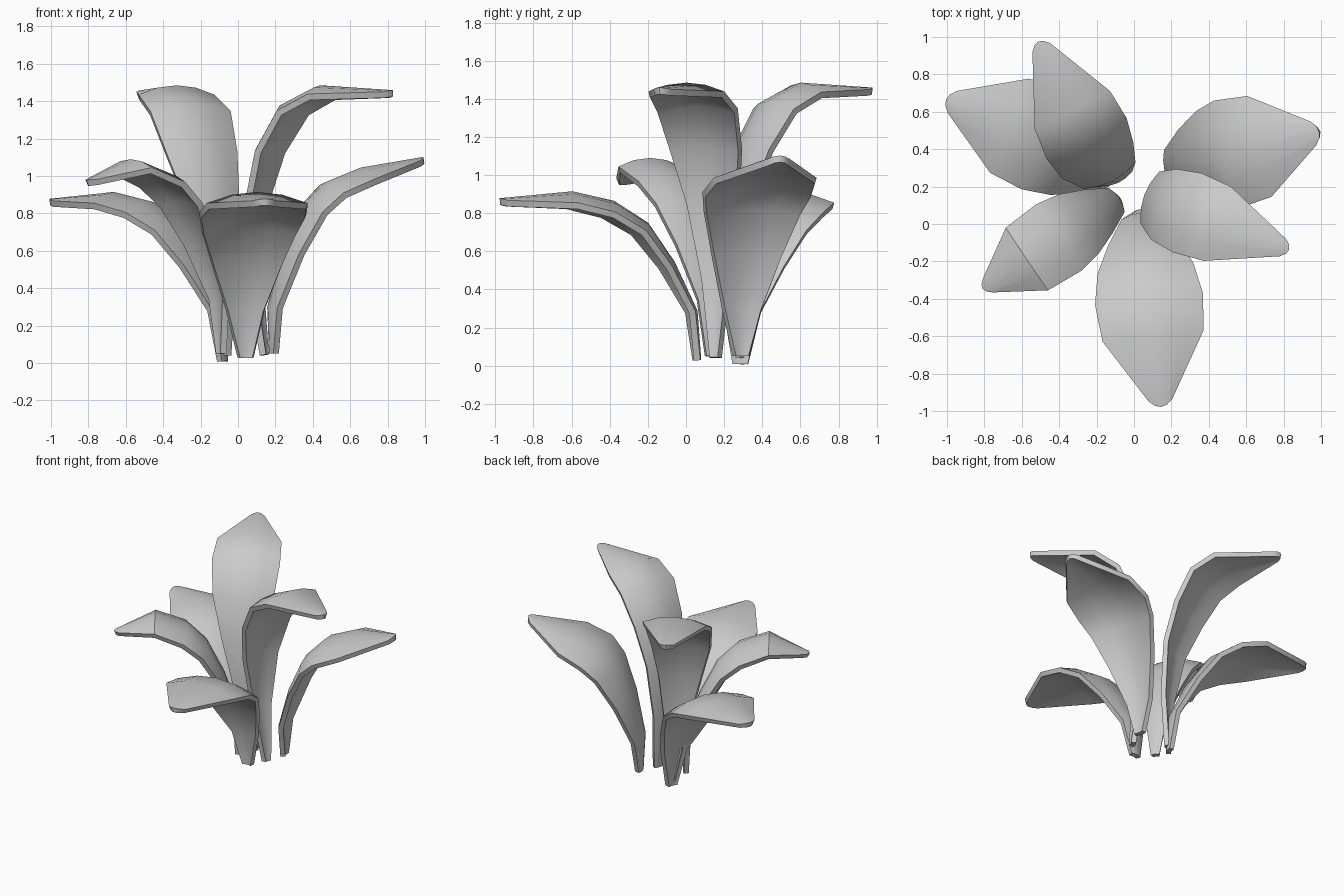
import bpy
from math import radians, cos, sin
from mathutils import Vector

if "Cube" in bpy.data.objects:
    bpy.data.objects.remove(bpy.data.objects["Cube"])

# half-width of each row of a leaf, as a share of the widest row
WIDTHS = [0.15, 0.36, 0.65, 0.89, 1.0, 0.94, 0.22]
COLS = [-1, -0.5, 0, 0.5, 1]


def leaf(name, foot, root, heading, half_width, profile):
    """Arched blade following a (reach, height) midrib; foot drifts to root with height."""
    a = radians(heading)
    fwd, side, up = Vector((cos(a), sin(a), 0)), Vector((-sin(a), cos(a), 0)), Vector((0, 0, 1))
    foot, root = Vector((*foot, 0)), Vector((*root, 0))
    n, top = len(profile), max(z for _, z in profile)
    mids = [fwd * r + up * z for r, z in profile]
    verts = []
    for i, mid in enumerate(mids):
        tangent = (mids[min(i + 1, n - 1)] - mids[max(i - 1, 0)]).normalized()
        normal = tangent.cross(side)
        w = half_width * WIDTHS[i]
        origin = foot.lerp(root, min(1, profile[i][1] / (0.75 * top)))
        for u in COLS:
            p = origin + mid + side * (u * w) - normal * (0.22 * w * u * u)
            if i == n - 1:                      # blunt tip drawn back at the corners
                p += tangent * (0.015 - 0.035 * u * u)
            verts.append(p)
    c = len(COLS)
    faces = [(i * c + j, (i + 1) * c + j, (i + 1) * c + j + 1, i * c + j + 1)
             for i in range(n - 1) for j in range(c - 1)]
    mesh = bpy.data.meshes.new(name)
    mesh.from_pydata(verts, [], faces)
    ob = bpy.data.objects.new(name, mesh)
    bpy.context.collection.objects.link(ob)
    bpy.ops.object.select_all(action='DESELECT')
    bpy.context.view_layer.objects.active = ob
    ob.select_set(True)
    # thickness on the underside
    m = ob.modifiers.new("thickness", 'SOLIDIFY')
    m.thickness, m.offset = 0.035, -1
    bpy.ops.object.modifier_apply(modifier=m.name)
    bpy.ops.object.shade_smooth_by_angle(angle=radians(40))


LOW = [(0, .03), (.02, .29), (.14, .545), (.28, .75), (.46, .865), (.68, .915), (1.05, .88)]
TALL = [(0, .04), (-.06, .45), (-.07, .85), (0, 1.15), (.14, 1.385), (.34, 1.485), (.74, 1.46)]

# low outer leaves
leaf("front_leaf", (.04, .08), (.025, .08), -83.5, .29, LOW)
leaf("back_left_leaf", (-.06, .28), (-.06, .275), 157.5, .29,
     [(r * .96, z - .02 * (z < .1)) for r, z in LOW])
# middle leaves
leaf("right_leaf", (.17, .285), (.15, .29), 13.5, .295,
     [(0, .05), (0, .3), (.09, .6), (.2, .84), (.32, .965), (.52, 1.045), (.85, 1.1)])
leaf("front_left_leaf", (-.07, .14), (-.11, .125), 214, .215,
     [(0, .05), (-.01, .35), (.08, .65), (.19, .88), (.33, 1.01), (.56, 1.09), (.83, .985)])
# tall inner leaves
leaf("tall_right_leaf", (.12, .16), (.12, .12), -20, .225, TALL)
leaf("tall_back_leaf", (-.06, .26), (-.175, .30), 116.5, .24, TALL)
